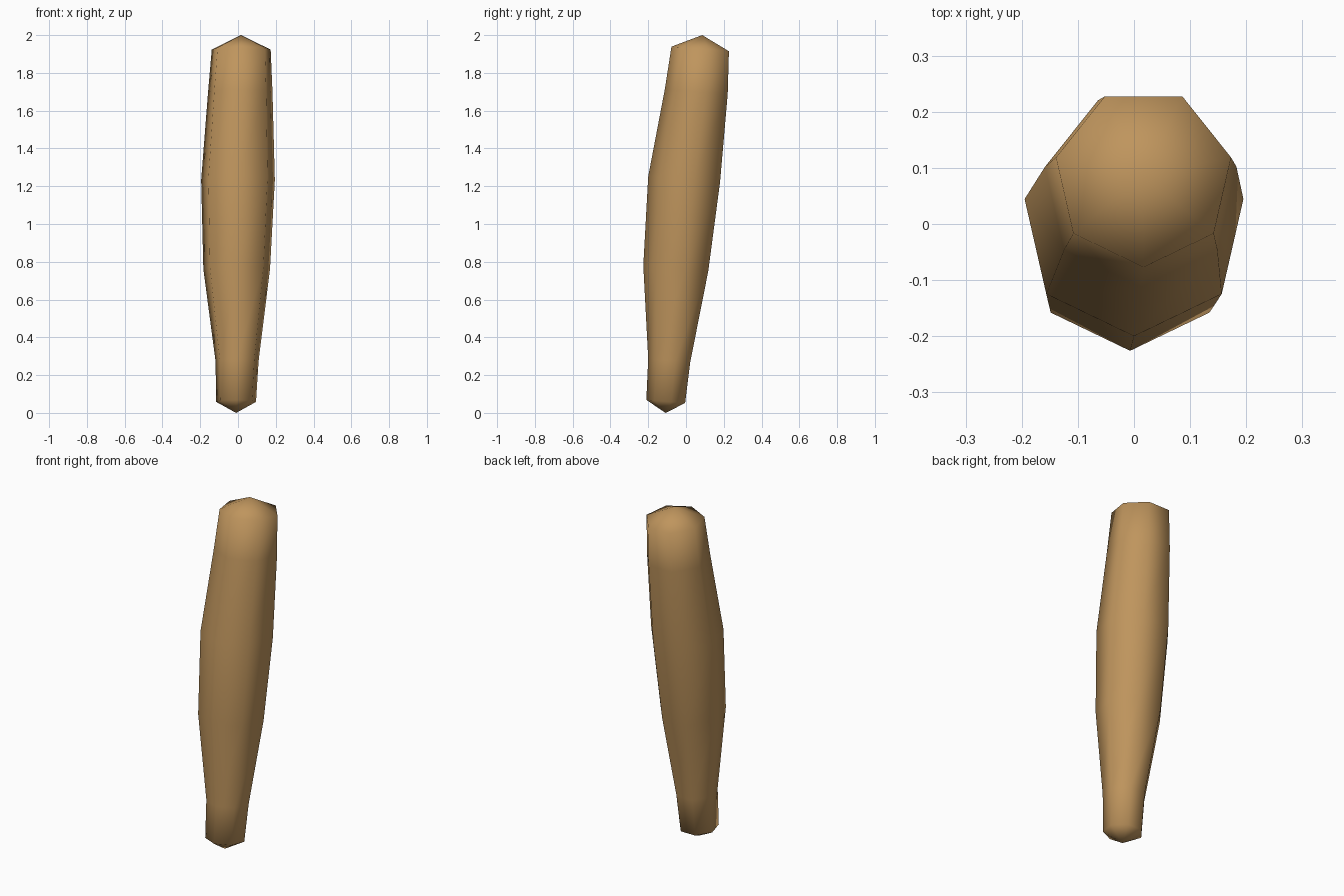
import bpy, bmesh, math

if "Cube" in bpy.data.objects:
    bpy.data.objects.remove(bpy.data.objects["Cube"])

SIDES = 7
# rings from bottom to top: centre x, centre y, centre z, radius
RINGS = [
    (-0.010, -0.102, 0.060, 0.108),
    (-0.005, -0.083, 0.277, 0.117),
    (-0.007, -0.045, 0.765, 0.181),
    (0.000, 0.000, 1.236, 0.200),
    (0.012, 0.063, 1.700, 0.175),
    (0.017, 0.083, 1.926, 0.160),
]
TILT = -0.08  # rings lean slightly, square to the slanted axis

bm = bmesh.new()


def add_ring(cx, cy, cz, r):
    ring = []
    for k in range(SIDES):
        a = -math.pi / 2 + k * 2 * math.pi / SIDES
        dx, dy = r * math.cos(a), r * math.sin(a)
        ring.append(bm.verts.new((cx + dx, cy + dy, cz + TILT * dy)))
    return ring


# tapered seven-sided shaft
rings = [add_ring(*r) for r in RINGS]
for lo, hi in zip(rings, rings[1:]):
    for k in range(SIDES):
        n = (k + 1) % SIDES
        bm.faces.new((lo[k], lo[n], hi[n], hi[k]))

# pointed end caps
for ring, tip in ((rings[0], (-0.010, -0.108, 0.0)), (rings[-1], (0.016, 0.086, 2.0))):
    apex = bm.verts.new(tip)
    for k in range(SIDES):
        bm.faces.new((ring[k], ring[(k + 1) % SIDES], apex))

bmesh.ops.recalc_face_normals(bm, faces=bm.faces)
for f in bm.faces:
    f.smooth = True

mesh = bpy.data.meshes.new("tapered_shaft")
bm.to_mesh(mesh)
bm.free()
shaft = bpy.data.objects.new("tapered_shaft", mesh)
bpy.context.collection.objects.link(shaft)

# tan wood colour
mat = bpy.data.materials.new("tan")
mat.diffuse_color = (0.52, 0.30, 0.11, 1)
mat.use_nodes = True
mat.node_tree.nodes["Principled BSDF"].inputs["Base Color"].default_value = mat.diffuse_color
mesh.materials.append(mat)
